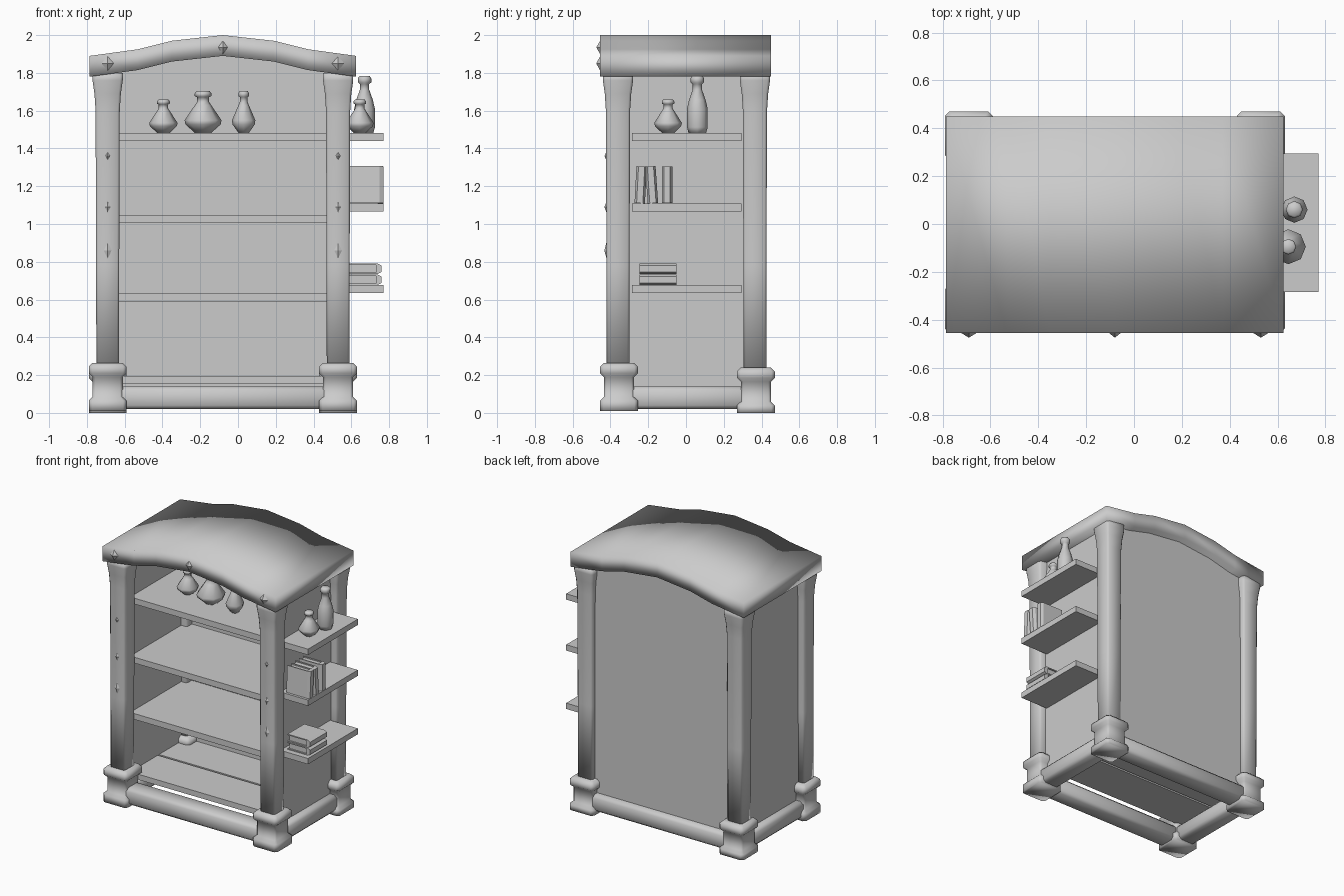
import bpy, bmesh, math
from mathutils import Matrix

if "Cube" in bpy.data.objects:
    bpy.data.objects.remove(bpy.data.objects["Cube"])

GREY = (0.6, 0.6, 0.6, 1)
mat = bpy.data.materials.new("plain_grey")
mat.use_nodes = True
mat.diffuse_color = GREY
mat.node_tree.nodes["Principled BSDF"].inputs["Base Color"].default_value = GREY

MID = -0.08            # centre line of the cabinet
HALF = 0.61            # distance from centre line to a post
FRONT, BACK = -0.355, 0.37


def finish(name, bm, smooth=False):
    bmesh.ops.recalc_face_normals(bm, faces=bm.faces)
    mesh = bpy.data.meshes.new(name)
    bm.to_mesh(mesh)
    bm.free()
    mesh.materials.append(mat)
    for p in mesh.polygons:
        p.use_smooth = smooth
    obj = bpy.data.objects.new(name, mesh)
    bpy.context.collection.objects.link(obj)
    return obj


def box(name, x, y, z, bevel=0, smooth=False):
    """Box from (low, high) pairs."""
    bm = bmesh.new()
    bmesh.ops.create_cube(bm, size=1)
    for v in bm.verts:
        v.co = [(lo + hi) / 2 + c * (hi - lo) for c, (lo, hi) in zip(v.co, (x, y, z))]
    if bevel:
        bmesh.ops.bevel(bm, geom=bm.edges[:], offset=bevel, segments=1, affect='EDGES')
    return finish(name, bm, smooth)


def loft(name, rings, smooth=True):
    """Skin closed rings of points and cap both ends."""
    bm = bmesh.new()
    loops = [[bm.verts.new(p) for p in ring] for ring in rings]
    n = len(loops[0])
    for a, b in zip(loops, loops[1:]):
        for i in range(n):
            j = (i + 1) % n
            bm.faces.new((a[i], a[j], b[j], b[i]))
    bm.faces.new(loops[0])
    bm.faces.new(loops[-1])
    return finish(name, bm, smooth)


def square_ring(cx, cy, z, h):
    c = h * 0.82
    pts = ((h, -c), (h, c), (c, h), (-c, h), (-h, c), (-h, -c), (-c, -h), (c, -h))
    return [(cx + px, cy + py, z) for px, py in pts]


def bottle(name, x, y, z, profile):
    sides = 8
    rings = [[(x + r * math.cos(math.tau * i / sides), y + r * math.sin(math.tau * i / sides), z + h)
              for i in range(sides)] for r, h in profile]
    obj = loft(name, rings)
    return obj


def gem(name, x, y, z, w, h, d):
    """Diamond stud facing the front."""
    bm = bmesh.new()
    rim = [bm.verts.new((x + a * w / 2, y, z + b * h / 2)) for a, b in ((1, 0), (0, 1), (-1, 0), (0, -1))]
    tip = bm.verts.new((x, y - d, z))
    for i in range(4):
        bm.faces.new((rim[i], rim[(i + 1) % 4], tip))
    bm.faces.new(rim)
    finish(name, bm)


# Arched roof
ARCH = [(0.705, 1.78), (0.45, 1.815), (0.27, 1.86), (0, 1.89)]
arch = [(MID - d, z) for d, z in ARCH] + [(MID + d, z) for d, z in ARCH[-2::-1]]
loft("roof", [[(x, -0.455, z), (x, 0.45, z), (x, 0.45, z + 0.11), (x, -0.455, z + 0.11)] for x, z in arch])

# Corner posts with moulded plinths
PLINTH = [(0, .1), (.055, .1), (.075, .08), (.18, .08), (.2, .1), (.235, .1), (.255, .08)]
SHAFT = [(.24, .06), (.8, .061), (1.62, .064), (1.71, .07), (1.78, .08), (1.82, .08)]
for side, sx in (("right", -1), ("left", 1)):
    for end, cy, lift in (("front", FRONT, 0.01), ("back", BACK, -0.015)):
        cx = MID + sx * HALF
        base = max(lift, 0)
        loft(f"{end}_{side}_plinth", [square_ring(cx, cy, max(z + lift, base), h) for z, h in PLINTH])
        loft(f"{end}_{side}_post", [square_ring(cx, cy - 0.005, z - 0.02, h) for z, h in SHAFT])

# Base rails between the plinths
RAIL = (0.02, 0.14)
for name, cy in (("front_rail", FRONT), ("back_rail", BACK)):
    box(name, (MID - HALF, MID + HALF), (cy - 0.07, cy + 0.07), RAIL, 0.02, True)
for name, sx in (("right_rail", -1), ("left_rail", 1)):
    cx = MID + sx * HALF
    box(name, (cx - 0.07, cx + 0.07), (FRONT, BACK), RAIL, 0.02, True)

# Side walls and arched back wall
for name, sx in (("right_wall", -1), ("left_wall", 1)):
    cx = MID + sx * HALF
    box(name, (cx - 0.015, cx + 0.015), (FRONT, BACK), (0.1, 1.82))
inner = [(x, z + 0.04) for x, z in arch[1:-1]]
edge = HALF
outline = [(MID - edge, 0.1), (MID - edge, 1.82)] + inner + [(MID + edge, 1.82), (MID + edge, 0.1)]
loft("back_wall", [[(x, y, z) for x, z in outline] for y in (0.36, 0.39)], False)

# Floor boards and inner shelves
inside = (MID - HALF, MID + HALF)
box("front_floor_board", inside, (-0.29, 0.03), (0.155, 0.195))
box("back_floor_board", inside, (0.045, 0.365), (0.155, 0.195))
for i, z in enumerate((0.59, 1.005, 1.44)):
    box(f"inner_shelf_{i + 1}", inside, (-0.29, 0.365), (z, z + 0.043))

# Outer shelves on the left side
for i, z in enumerate((0.635, 1.065, 1.44)):
    box(f"side_shelf_{i + 1}", (0.53, 0.77), (-0.285, 0.295), (z, z + 0.043))

# Bottles
ROUND = [(.45, 0), (.95, .2), (1, .3), (.45, .66), (.33, .74), (.33, .86), (.45, .88), (.45, .95), (.36, 1)]
TALL = [(.85, 0), (1, .1), (1, .42), (.8, .58), (.45, .76), (.45, .86), (.65, .89), (.65, .96), (.5, 1)]
SHELF = 1.483
for name, x, y, r, h, prof in (
        ("small_bottle", -0.395, -0.02, .075, .175, ROUND),
        ("wide_bottle", -0.185, -0.05, .098, .22, ROUND),
        ("slim_bottle", 0.03, -0.08, .062, .22, ROUND),
        ("side_small_bottle", 0.645, -0.095, .073, .175, ROUND),
        ("side_tall_bottle", 0.67, 0.06, .055, .3, TALL)):
    bottle(name, x, y, SHELF, [(r * a, h * b) for a, b in prof])


# Books: a cover sleeve with a rounded spine and recessed pages
def book(name, matrix, thick=0.055, height=0.195, width=0.185):
    t, c, w = thick / 2, 0.008, width
    # Outline in plan: spine bulges at +x, open at -x
    outer = [(0, -t), (w - .02, -t), (w, -t * .6), (w, t * .6), (w - .02, t), (0, t)]
    inner = [(0, t - c), (w - .03, t - c), (w - .03, c - t), (0, c - t)]
    cover = loft(name + "_cover", [[(x, y, z) for x, y in outer + inner] for z in (0, height)], False)
    pages = box(name + "_pages", (.01, w - .02), (c - t, t - c), (.008, height - .008))
    for obj in (cover, pages):
        obj.data.transform(matrix)


for i, (y, tilt) in enumerate(((-0.245, -3), (-0.175, 4), (-0.1, 0))):
    book(f"upright_book_{i + 1}", Matrix.Translation((0.585, y, 1.11)) @ Matrix.Rotation(math.radians(tilt), 4, 'X'))
for i, z in enumerate((0.705, 0.763)):
    book(f"flat_book_{i + 1}", Matrix.Translation((0.575, -0.05, z)) @ Matrix.Rotation(math.radians(90), 4, 'X'))

# Diamond studs on the front posts and the roof edge
for side, sx in (("right", -1), ("left", 1)):
    cx = MID + sx * HALF
    for i, (z, w, h) in enumerate(((0.86, .055, .11), (1.09, .045, .075), (1.36, .04, .06))):
        gem(f"{side}_post_stud_{i + 1}", cx, -0.418, z, w, h, 0.014)
    gem(f"{side}_roof_stud", cx, -0.455, 1.85, 0.065, 0.075, 0.02)
gem("middle_roof_stud", MID, -0.455, 1.935, 0.05, 0.07, 0.02)
